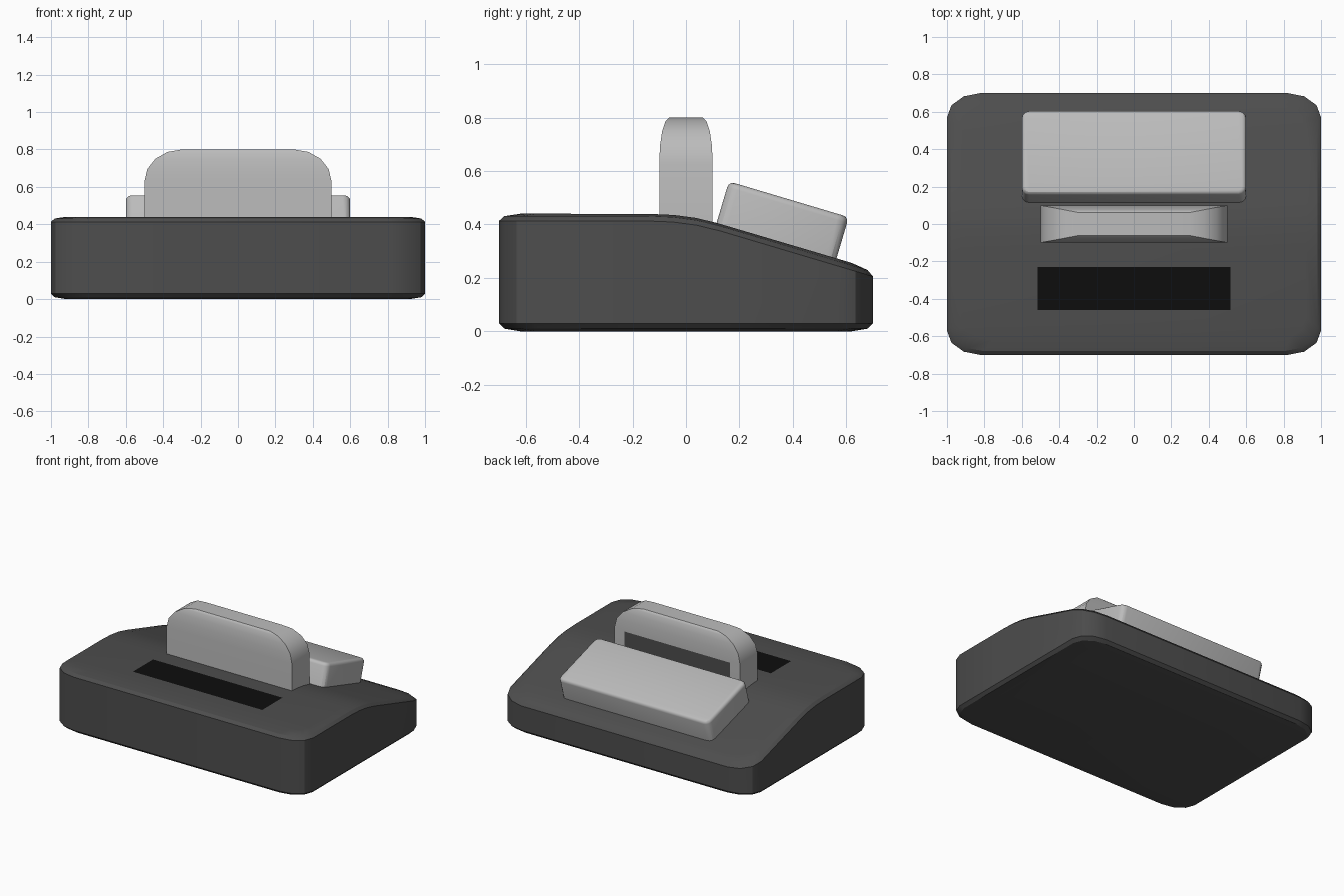
import bpy, bmesh
from math import sin, cos, pi, atan2
from mathutils import Matrix

if "Cube" in bpy.data.objects:
    bpy.data.objects.remove(bpy.data.objects["Cube"])


def material(name, v):
    m = bpy.data.materials.new(name)
    m.diffuse_color = (v, v, v, 1)
    m.use_nodes = True
    m.node_tree.nodes["Principled BSDF"].inputs["Base Color"].default_value = m.diffuse_color
    return m


dark = material("dark_grey", 0.075)
black = material("black", 0.004)
light = material("light_grey", 0.5)


def finish(bm, name, mat, angle=30):
    bmesh.ops.recalc_face_normals(bm, faces=bm.faces)
    me = bpy.data.meshes.new(name)
    bm.to_mesh(me)
    bm.free()
    ob = bpy.data.objects.new(name, me)
    bpy.context.collection.objects.link(ob)
    me.materials.append(mat)
    bpy.context.view_layer.objects.active = ob
    for o in bpy.context.selected_objects:
        o.select_set(False)
    ob.select_set(True)
    bpy.ops.object.shade_smooth_by_angle(angle=angle * pi / 180)
    return ob


def bridge(bm, rings):
    for a, b in zip(rings, rings[1:]):
        n = len(a)
        for i in range(n):
            bm.faces.new((a[i], a[(i + 1) % n], b[(i + 1) % n], b[i]))


# side profile of the housing's upper surface
TOP = [(-0.7, 0.44), (-0.15, 0.44), (-0.05, 0.436), (0.04, 0.424),
       (0.13, 0.402), (0.62, 0.256), (0.7, 0.232)]


def top_z(y):
    y = max(-0.7, min(0.7, y))
    for (y0, z0), (y1, z1) in zip(TOP, TOP[1:]):
        if y <= y1:
            return z0 + (z1 - z0) * (y - y0) / (y1 - y0)
    return TOP[-1][1]


# housing: rounded outline, softened lower and upper rims, sloped rear
arc = [(0.82 + 0.18 * sin(k * pi / 6), 0.57 + 0.13 * cos(k * pi / 6)) for k in range(4)]
half = [(x, -y) for x, y in arc] + [(1, y) for y, z in TOP[1:5]] + arc[::-1]
outline = half + [(-x, y) for x, y in reversed(half)]

bm = bmesh.new()
rings = []
for inset, rise, upper in [(0.08, 0, 0), (0.02, 0.01, 0), (0, 0.03, 0),
                           (0, -0.027, 1), (0.02, -0.009, 1), (0.08, 0, 1)]:
    ring = []
    for x, y in outline:
        px, py = x * (1 - inset), y * (1 - inset / 0.7)
        ring.append(bm.verts.new((px, py, rise + (top_z(py) if upper else 0))))
    rings.append(ring)
bridge(bm, rings)
n = len(outline)
bm.faces.new(rings[0])
for i in range(n // 2 - 1):
    r = rings[-1]
    bm.faces.new((r[i], r[i + 1], r[n - 2 - i], r[n - 1 - i]))
finish(bm, "housing", dark)

# upright: stacked rectangles narrowing along an arc in both directions
bm = bmesh.new()
layers = [(0.5, 0.1, 0.35)]
for k in range(5):
    t = k * pi / 8
    layers.append((0.3 + 0.2 * cos(t), 0.062 + 0.038 * cos(t), 0.63 + 0.17 * sin(t)))
rings = [[bm.verts.new((sx * w, sy * d, z)) for sx, sy in ((-1, -1), (1, -1), (1, 1), (-1, 1))]
         for w, d, z in layers]
bridge(bm, rings)
bm.faces.new(rings[0])
bm.faces.new(rings[-1])
finish(bm, "upright", light)

# tilted block lying on the rear slope
tilt = atan2(0.402 - 0.256, 0.62 - 0.13)
bm = bmesh.new()
bmesh.ops.create_cube(bm, size=1, matrix=Matrix.Diagonal((1.2, 0.468, 0.22, 1)))
upright_edges = [e for e in bm.edges if abs(e.verts[0].co.z - e.verts[1].co.z) > 0.1]
bmesh.ops.bevel(bm, geom=upright_edges, offset=0.04, segments=3, profile=0.5, affect='EDGES')
top_edges = [e for e in bm.edges if all(v.co.z > 0.1 for v in e.verts)]
bmesh.ops.bevel(bm, geom=top_edges, offset=0.022, segments=3, profile=0.5, affect='EDGES')
cy, cz = 0.385 - 0.11 * sin(tilt), 0.494 - 0.11 * cos(tilt)
bm.transform(Matrix.Translation((0, cy, cz)) @ Matrix.Rotation(-tilt, 4, 'X'))
finish(bm, "tilted_block", light)

# slot on the deck
bm = bmesh.new()
bm.faces.new([bm.verts.new((x, y, 0.442)) for x, y in
              ((-0.515, -0.46), (0.515, -0.46), (0.515, -0.23), (-0.515, -0.23))])
finish(bm, "deck_slot", black)

# dark panel on the rear of the upright
bm = bmesh.new()
bm.faces.new([bm.verts.new((x, 0.102, z)) for x, z in
              ((0.42, 0.4), (-0.42, 0.4), (-0.42, 0.62), (0.42, 0.62))])
panel = finish(bm, "rear_panel", dark)
for ob in (panel, bpy.data.objects["deck_slot"]):
    want = (0, 1, 0) if ob is panel else (0, 0, 1)
    if sum(a * b for a, b in zip(ob.data.polygons[0].normal, want)) < 0:
        ob.data.flip_normals()
